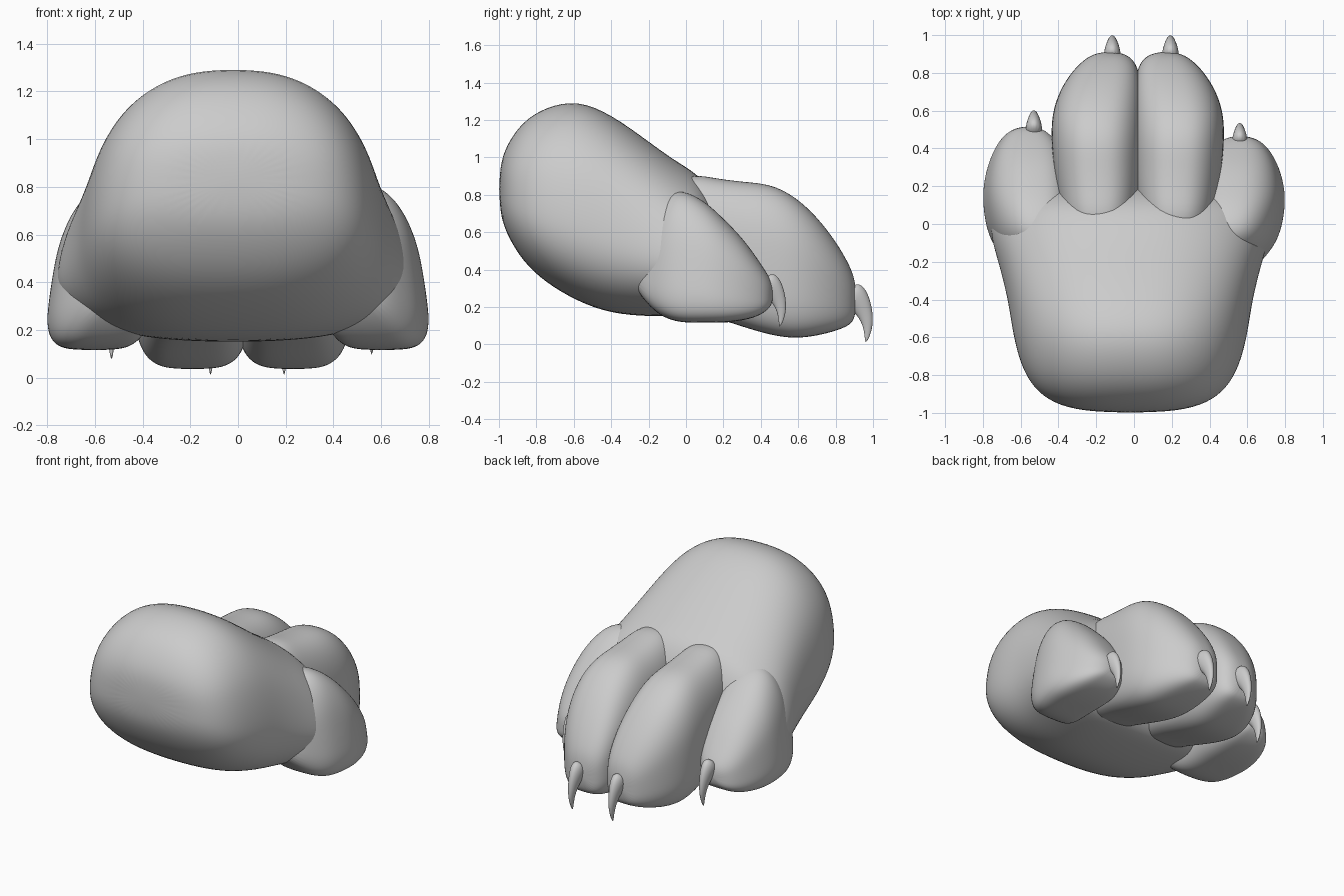
import bpy, bmesh, math
from mathutils import Vector

if "Cube" in bpy.data.objects:
    bpy.data.objects.remove(bpy.data.objects["Cube"])

N = 32


def loft(name, rings, levels=2):
    """Skin a list of closed rings (a one-point ring is a pole) and smooth it."""
    bm = bmesh.new()
    rows = [[bm.verts.new(p) for p in r] for r in rings]
    for a, b in zip(rows, rows[1:]):
        n = max(len(a), len(b))
        for i in range(n):
            j = (i + 1) % n
            if len(a) == 1:
                bm.faces.new((a[0], b[i], b[j]))
            elif len(b) == 1:
                bm.faces.new((a[i], b[0], a[j]))
            else:
                bm.faces.new((a[i], b[i], b[j], a[j]))
    bmesh.ops.recalc_face_normals(bm, faces=bm.faces)
    me = bpy.data.meshes.new(name)
    bm.to_mesh(me)
    bm.free()
    for p in me.polygons:
        p.use_smooth = True
    ob = bpy.data.objects.new(name, me)
    bpy.context.collection.objects.link(ob)
    ss = ob.modifiers.new("Smooth", "SUBSURF")
    ss.levels = ss.render_levels = levels
    return ob


def section(y, cx, zb, zt, w, top=2.4, low=2.4, taper=0.1, skew=0.0):
    """Upright rounded cross-section; top and low set how square each half is."""
    if w == 0:
        return [(cx, y, (zb + zt) / 2)]
    zc, h, pts = (zb + zt) / 2, (zt - zb) / 2, []
    for i in range(N):
        a = 2 * math.pi * i / N
        c, s = math.cos(a), math.sin(a)
        power = top if s > 0 else low
        u = math.copysign(abs(c) ** (2 / power), c)
        v = math.copysign(abs(s) ** (2 / power), s)
        pts.append((cx + w * 1.01 * u * (1 - taper * v) + skew * v, y, zc + h * 1.015 * v))
    return pts


# Palm and heel: y, bottom, top, half width, taper
body = [(-1.0, .83, .83, 0, .1), (-.99, .68, .98, .25, .1), (-.95, .575, 1.08, .4, .1),
        (-.87, .445, 1.19, .5, .12), (-.75, .335, 1.265, .565, .13), (-.58, .235, 1.302, .605, .14),
        (-.4, .17, 1.225, .63, .13), (-.2, .155, 1.08, .675, .16), (-.07, .155, .985, .71, .18),
        (.05, .16, .915, .705, .2), (.12, .19, .84, .65, .18), (.19, .27, .7, .48, .1),
        (.22, .45, .45, 0, 0)]
loft("paw_body", [section(y, -.02, zb, zt, w, 2.45, 2.6, t) for y, zb, zt, w, t in body])

# Middle toes: y, bottom, top, half width, offset from centre line
inner = [(-.2, .5, .5, 0, .19), (-.17, .3, .78, .13, .19), (0, .19, .915, .195, .2),
         (.15, .15, .885, .22, .2), (.3, .1, .865, .234, .206), (.45, .055, .855, .243, .208),
         (.58, .035, .79, .24, .208), (.7, .05, .68, .218, .192), (.8, .075, .55, .18, .168),
         (.865, .1, .44, .135, .15), (.9, .13, .36, .085, .145), (.915, .24, .24, 0, .145)]

# Outer toes: same columns, leaning inward at the top
outer = [(-.3, .4, .4, 0, .46), (-.26, .28, .6, .12, .48), (-.17, .18, .72, .175, .505),
         (-.1, .14, .8, .2, .525), (-.02, .12, .825, .21, .545), (.1, .12, .765, .215, .562),
         (.2, .12, .67, .21, .565), (.3, .13, .57, .19, .562), (.38, .15, .46, .155, .56),
         (.43, .18, .385, .115, .56), (.458, .21, .335, .065, .56), (.468, .27, .27, 0, .56)]


def toe(name, rows, side, skew, low, taper, dx=0.0, stretch=0.0):
    rings = []
    for y, zb, zt, w, off in rows:
        yy = y + stretch * max(0, y) / rows[-1][0]
        rings.append(section(yy, .015 + dx + side * off, zb, zt, w, 2.5, low,
                             taper, -side * skew * (zt - zb)))
    loft(name, rings)


# Claw path: forward, height, thickness, measured from the tip of the toe
claw_path = [(-.06, .28, .06), (-.03, .265, .082), (.012, .225, .068), (.045, .165, .046),
             (.063, .1, .03), (.06, .04, .016), (.048, -.012, 0)]


def claw(name, x, y, z, size=1.0):
    rings = []
    pts = [Vector((x, y + f * size, z + h * size)) for f, h, r in claw_path]
    for i, p in enumerate(pts):
        r = claw_path[i][2] * size
        if r == 0:
            rings.append([p])
            continue
        t = (pts[min(i + 1, len(pts) - 1)] - pts[max(i - 1, 0)]).normalized()
        up = Vector((1, 0, 0)).cross(t)
        rings.append([p + Vector((1, 0, 0)) * r * .62 * math.cos(2 * math.pi * k / 12)
                      + up * r * math.sin(2 * math.pi * k / 12) for k in range(12)])
    loft(name, [[pts[0]]] + rings[1:])


toe("left_middle_toe", inner, -1, 0, 3.6, .02)
toe("right_middle_toe", inner, 1, 0, 3.6, .02, .01)
toe("left_outer_toe", outer, -1, .07, 4, .03, -.015, .05)
toe("right_outer_toe", outer, 1, .07, 4, .03, -.015)
claw("left_middle_claw", -.115, .91, .01)
claw("right_middle_claw", .193, .91, .01)
claw("left_outer_claw", -.53, .515, .075, .98)
claw("right_outer_claw", .56, .455, .095, .9)
